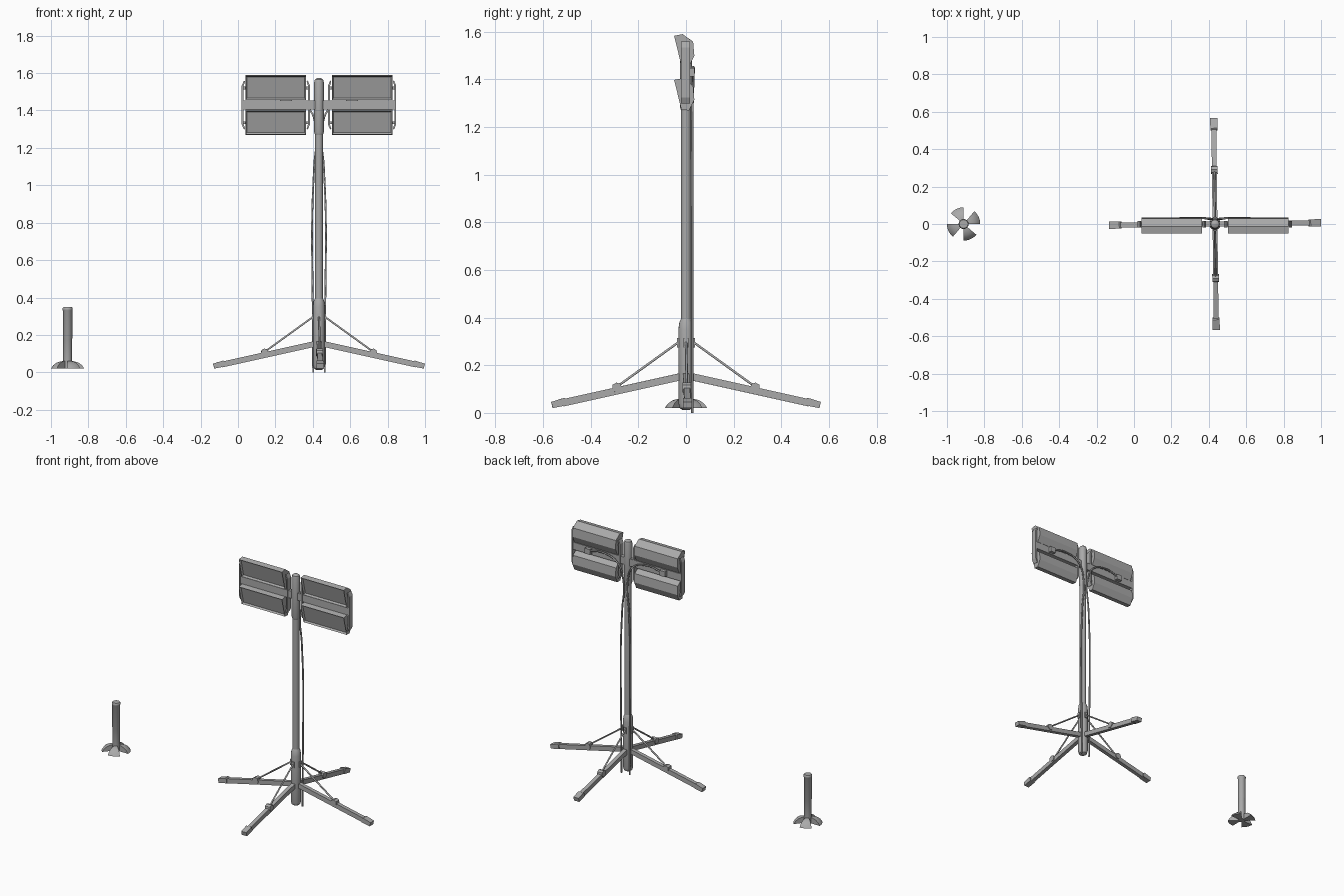
import bpy, bmesh, math
from mathutils import Vector, Matrix

cube = bpy.data.objects.get("Cube")
if cube:
    bpy.data.objects.remove(cube, do_unlink=True)

grey = bpy.data.materials.new("plain grey")
grey.use_nodes = True
COLOUR = (0.4, 0.4, 0.4, 1)
grey.diffuse_color = COLOUR
grey.node_tree.nodes["Principled BSDF"].inputs["Base Color"].default_value = COLOUR

MAST = Vector((0.433, 0, 0))


def finish(name, bm, matrix=Matrix(), smooth=False):
    bmesh.ops.recalc_face_normals(bm, faces=bm.faces)
    mesh = bpy.data.meshes.new(name)
    bm.to_mesh(mesh)
    bm.free()
    mesh.transform(matrix)
    mesh.materials.append(grey)
    ob = bpy.data.objects.new(name, mesh)
    bpy.context.collection.objects.link(ob)
    if smooth:
        bpy.ops.object.select_all(action="DESELECT")
        ob.select_set(True)
        bpy.context.view_layer.objects.active = ob
        bpy.ops.object.shade_smooth_by_angle(angle=math.radians(35))
    return ob


def lathe(name, profile, centre, sides=16):
    """Closed solid turned from (radius, height) pairs."""
    bm = bmesh.new()
    rings = [[bm.verts.new((r * math.cos(i * math.tau / sides), r * math.sin(i * math.tau / sides), z))
              for i in range(sides)] for r, z in profile]
    for a, b in zip(rings, rings[1:]):
        for i in range(sides):
            j = (i + 1) % sides
            bm.faces.new((a[i], a[j], b[j], b[i]))
    bm.faces.new(rings[0])
    bm.faces.new(rings[-1])
    return finish(name, bm, Matrix.Translation(centre), True)


def prism(name, outline, start, end, axis, matrix=Matrix(), inset=None):
    """Extrude a 2D outline along x (outline is y, z) or y (outline is x, z)."""
    place = (lambda p, t: (t, *p)) if axis == "x" else (lambda p, t: (p[0], t, p[1]))
    bm = bmesh.new()
    a = [bm.verts.new(place(p, start)) for p in outline]
    b = [bm.verts.new(place(p, end)) for p in outline]
    bm.faces.new(a)
    bm.faces.new(b)
    for i in range(len(a)):
        j = (i + 1) % len(a)
        bm.faces.new((a[i], a[j], b[j], b[i]))
    bmesh.ops.recalc_face_normals(bm, faces=bm.faces)
    if inset:
        bm.normal_update()
        front = min(bm.faces, key=lambda f: f.normal.y)
        bmesh.ops.inset_region(bm, faces=[front], thickness=inset)
        bmesh.ops.translate(bm, verts=front.verts, vec=-front.normal * inset)
    return finish(name, bm, matrix)


def box(name, low, high, matrix=Matrix()):
    outline = [(low[1], low[2]), (high[1], low[2]), (high[1], high[2]), (low[1], high[2])]
    return prism(name, outline, low[0], high[0], "x", matrix)


def tube(name, points, radius, matrix=Matrix(), smooth=True):
    curve = bpy.data.curves.new(name, "CURVE")
    curve.dimensions = "3D"
    curve.bevel_depth = radius
    curve.bevel_resolution = 1
    curve.resolution_u = 6
    curve.use_fill_caps = True
    spline = curve.splines.new("BEZIER" if smooth else "POLY")
    pts = spline.bezier_points if smooth else spline.points
    pts.add(len(points) - 1)
    for p, co in zip(pts, points):
        world = matrix @ Vector(co)
        if smooth:
            p.co = world
            p.handle_left_type = p.handle_right_type = "AUTO"
        else:
            p.co = (*world, 1)
    curve.materials.append(grey)
    ob = bpy.data.objects.new(name, curve)
    bpy.context.collection.objects.link(ob)


# Mast: foot sleeve, pole and head sleeve
lathe("foot_sleeve", [(0.014, 0.012), (0.026, 0.02), (0.032, 0.04), (0.032, 0.35), (0.028, 0.38), (0.021, 0.395)], MAST)
lathe("mast_pole", [(0.021, 0.3), (0.021, 1.4)], MAST)
lathe("head_sleeve", [(0.021, 1.27), (0.026, 1.285), (0.026, 1.55), (0.022, 1.565), (0.01, 1.573)], MAST)

# Four sloping legs with braces
for i, side in enumerate(("left", "back", "right", "front")):
    turn = Matrix.Translation(MAST) @ Matrix.Rotation(i * math.pi / 2 + 0.012, 4, "Z")
    prism(side + "_leg", [(0.02, 0.137), (0.02, 0.168), (0.52, 0.057), (0.515, 0.027)], -0.013, 0.013, "y", turn)
    prism(side + "_foot", [(0.5, 0.032), (0.504, 0.059), (0.512, 0.063), (0.566, 0.046), (0.56, 0.02)],
          -0.019, 0.019, "y", turn)
    prism(side + "_leg_joint", [(0.268, 0.1), (0.275, 0.122), (0.292, 0.127), (0.308, 0.118), (0.31, 0.098),
                                (0.295, 0.085), (0.275, 0.088)], -0.018, 0.018, "y", turn)
    tube(side + "_brace", [(0.02, 0, 0.305), (0.29, 0, 0.11)], 0.0055, turn, False)
    box(side + "_brace_socket", (0.02, -0.01, 0.275), (0.037, 0.01, 0.315), turn)

# Crossbar behind the lamps
mast_at = Matrix.Translation(MAST)
box("crossbar", (-0.412, -0.014, 1.404), (0.412, 0.014, 1.453), mast_at)

# Side profile of a tilted lamp, relative to its lower edge
LAMP = [(-0.019, 0.002), (-0.05, 0.128), (-0.014, 0.135), (0.03, 0.103), (0.035, 0.045), (0.013, 0.0)]
for s, side in ((1, "left"), (-1, "right")):
    for base, level in ((1.27, "lower"), (1.455, "upper")):
        prism(f"{side}_{level}_lamp", LAMP, s * 0.07, s * 0.392, "x",
              mast_at @ Matrix.Translation((0, 0, base)), 0.011)
        # Pivot pins joining lamp and brackets
        box(f"{side}_{level}_pivot", (s * 0.052, -0.007, base + 0.058), (s * 0.408, 0.007, base + 0.072), mast_at)

    # Upright brackets with ends bent in toward the lamps
    for x, inward, place in ((0.413, -1, "outer"), (0.048, 1, "inner")):
        u = inward * s
        outline = [(s * x, 1.325), (s * x + u * 0.012, 1.298), (s * x + u * 0.018, 1.302), (s * x + u * 0.01, 1.328),
                   (s * x + u * 0.01, 1.53), (s * x + u * 0.018, 1.555), (s * x + u * 0.012, 1.56), (s * x, 1.533)]
        prism(f"{side}_{place}_bracket", outline, -0.02, 0.017, "y", mast_at)

    # Connector box and cable running down behind the mast
    box(side + "_connector", (s * 0.26, 0.01, 1.412), (s * 0.3, 0.036, 1.448), mast_at)
    tube(side + "_cable", [(s * 0.27, 0.028, 1.435), (s * 0.17, 0.031, 1.452), (s * 0.06, 0.031, 1.415),
                           (s * 0.016, 0.027, 1.3), (s * 0.026, 0.026, 1.1), (s * 0.036, 0.026, 0.85),
                           (s * 0.034, 0.026, 0.4), (s * 0.031, 0.026, 0.0)], 0.0055, mast_at)

# Separate short post with a capped top
POST = Vector((-0.911, 0, 0))
lathe("short_post", [(0.024, 0.02), (0.024, 0.18), (0.025, 0.182), (0.025, 0.33), (0.027, 0.333), (0.027, 0.342),
                     (0.023, 0.348)], POST)


# Domed blades around the foot of the post
def blade(name, start):
    profile = [(0.015, 0.02), (0.015, 0.06), (0.035, 0.059), (0.058, 0.052), (0.077, 0.038), (0.089, 0.02)]
    bm = bmesh.new()
    steps = 5
    rows = []
    for k in range(steps + 1):
        a = start + math.radians(50) * k / steps
        rows.append([bm.verts.new((r * math.cos(a), r * math.sin(a), z)) for r, z in profile])
    for a, b in zip(rows, rows[1:]):
        for i in range(len(profile)):
            j = (i + 1) % len(profile)
            bm.faces.new((a[i], a[j], b[j], b[i]))
    bm.faces.new(rows[0])
    bm.faces.new(rows[-1])
    finish(name, bm, Matrix.Translation(POST), True)


for i in range(4):
    blade(f"base_blade_{i + 1}", i * math.pi / 2)
